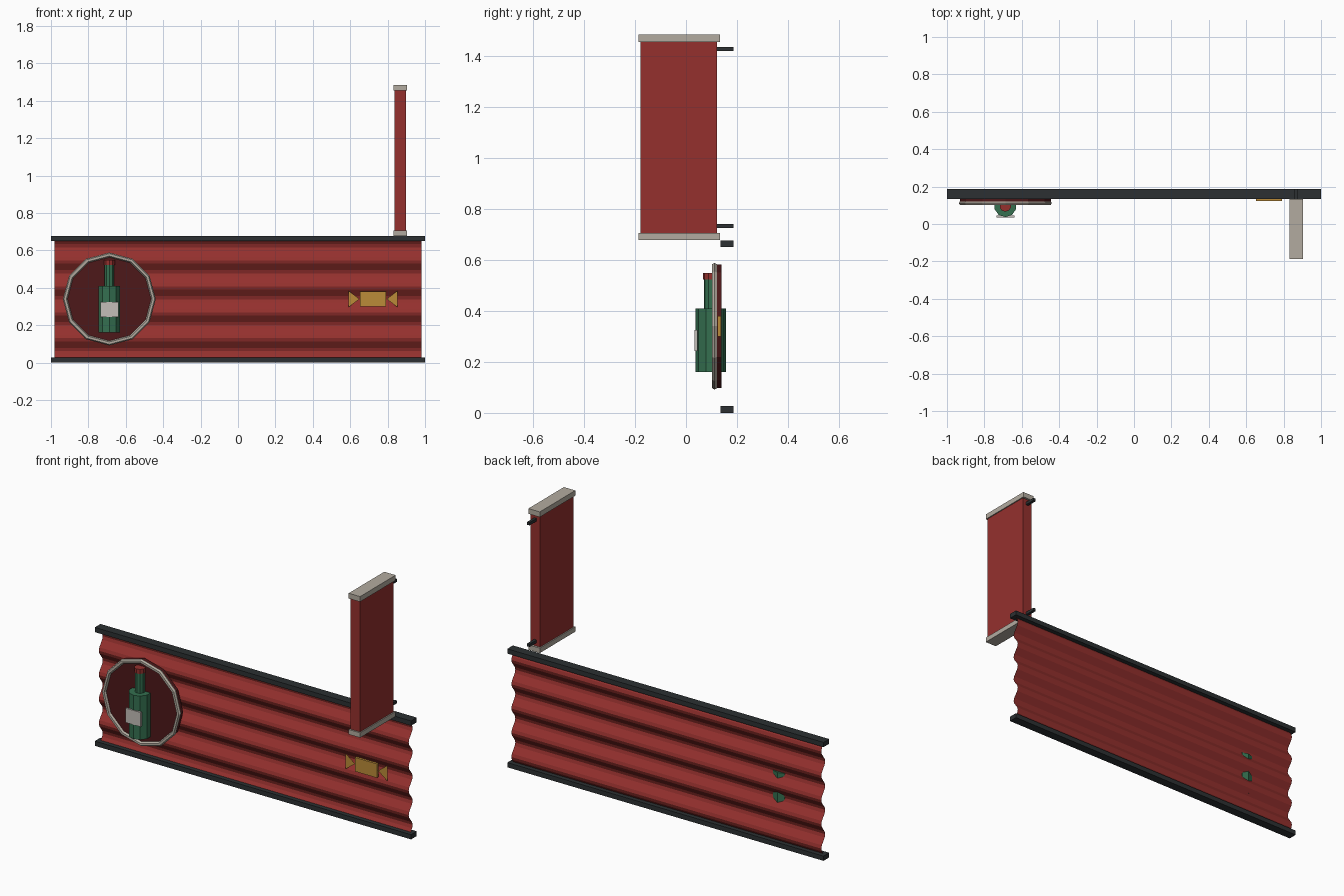
import bpy, bmesh, math
from mathutils import Matrix

if "Cube" in bpy.data.objects:
    bpy.data.objects.remove(bpy.data.objects["Cube"])


def material(name, rgb):
    m = bpy.data.materials.new(name)
    m.diffuse_color = (*rgb, 1)
    m.use_nodes = True
    m.node_tree.nodes["Principled BSDF"].inputs["Base Color"].default_value = m.diffuse_color
    return m


RED = material("painted_red", (0.30, 0.03, 0.027))
MAROON = material("dark_red", (0.075, 0.009, 0.01))
STEEL = material("dark_steel", (0.025, 0.03, 0.032))
STONE = material("pale_trim", (0.45, 0.41, 0.35))
GREEN = material("bottle_green", (0.035, 0.16, 0.08))
PAPER = material("label_paper", (0.55, 0.52, 0.48))
GOLD = material("gold", (0.50, 0.26, 0.04))


def add_mesh(name, bm, mat):
    me = bpy.data.meshes.new(name)
    bm.to_mesh(me)
    bm.free()
    me.materials.append(mat)
    ob = bpy.data.objects.new(name, me)
    bpy.context.collection.objects.link(ob)
    return ob


def box(name, x, y, z, mat):
    """Box from (min, max) ranges."""
    bm = bmesh.new()
    bmesh.ops.create_cube(bm, size=1)
    for v in bm.verts:
        for i, (a, b) in enumerate((x, y, z)):
            v.co[i] = (a + b) / 2 + v.co[i] * (b - a)
    return add_mesh(name, bm, mat)


def cylinder(name, centre, r, depth, sides, mat, along_y=False):
    bm = bmesh.new()
    rot = Matrix.Rotation(math.pi / 2, 4, 'X') if along_y else Matrix()
    bmesh.ops.create_cone(bm, cap_ends=True, segments=sides, radius1=r, radius2=r,
                          depth=depth, matrix=Matrix.Translation(centre) @ rot)
    return add_mesh(name, bm, mat)


# Corrugated sheet: 4.5 horizontal waves, open single surface
Z0, Z1, STEPS = 0.0265, 0.6505, 36
bm = bmesh.new()
rows = []
for i in range(STEPS + 1):
    t = i / STEPS
    y = 0.16 + 0.018 * math.sin(9 * math.pi * t)
    z = Z0 + (Z1 - Z0) * t
    rows.append([bm.verts.new((x, y, z)) for x in (-0.98, 0.98)])
for a, b in zip(rows, rows[1:]):
    bm.faces.new((a[0], a[1], b[1], b[0]))
add_mesh("corrugated_sheet", bm, RED)

# Top and bottom rails
box("bottom_rail", (-1, 1), (0.135, 0.186), (0, 0.027), STEEL)
box("top_rail", (-1, 1), (0.135, 0.186), (0.65, 0.677), STEEL)

# Round medallion with rim
CX, CZ = -0.688, 0.34
cylinder("medallion_disc", (CX, 0.126, CZ), 0.243, 0.028, 12, MAROON, True)
bpy.ops.mesh.primitive_torus_add(location=(CX, 0.112, CZ), rotation=(math.pi / 2, 0, 0),
                                 major_segments=12, minor_segments=6,
                                 major_radius=0.236, minor_radius=0.0125)
rim = bpy.context.object
rim.name = "medallion_rim"
rim.data.materials.append(STONE)

# Bottle
BY = 0.097
cylinder("bottle_body", (CX, BY, 0.285), 0.06, 0.25, 10, GREEN)
cylinder("bottle_neck", (CX, BY, 0.465), 0.027, 0.12, 10, GREEN)
cylinder("bottle_cap", (CX, BY, 0.536), 0.031, 0.026, 10, RED)
box("bottle_label", (CX - 0.048, CX + 0.048), (0.034, 0.045), (0.243, 0.325), PAPER)

# Wrapped sweet ornament: block with a flat triangle each side
SX = 0.722
box("sweet_body", (SX - 0.07, SX + 0.07), (0.124, 0.138), (0.30, 0.38), GOLD)
for side, s in (("left", -1), ("right", 1)):
    bm = bmesh.new()
    pts = [(SX + s * 0.073, 0.34), (SX + s * 0.132, 0.295), (SX + s * 0.132, 0.385)]
    bm.faces.new([bm.verts.new((x, 0.13, z)) for x, z in pts[::s]])
    add_mesh("sweet_wrapper_" + side, bm, GOLD)

# Projecting blade sign with end caps and wall brackets
PX = 0.867
box("blade_sign", (PX - 0.03, PX + 0.03), (-0.178, 0.122), (0.70, 1.46), RED)
for label, z0, z1, bz in (("lower", 0.678, 0.706, 0.733), ("upper", 1.455, 1.485, 1.428)):
    box(f"{label}_sign_cap", (PX - 0.036, PX + 0.036), (-0.187, 0.134), (z0, z1), STONE)
    box(f"{label}_sign_bracket", (PX - 0.008, PX + 0.008), (0.11, 0.186),
        (bz - 0.008, bz + 0.008), STEEL)
